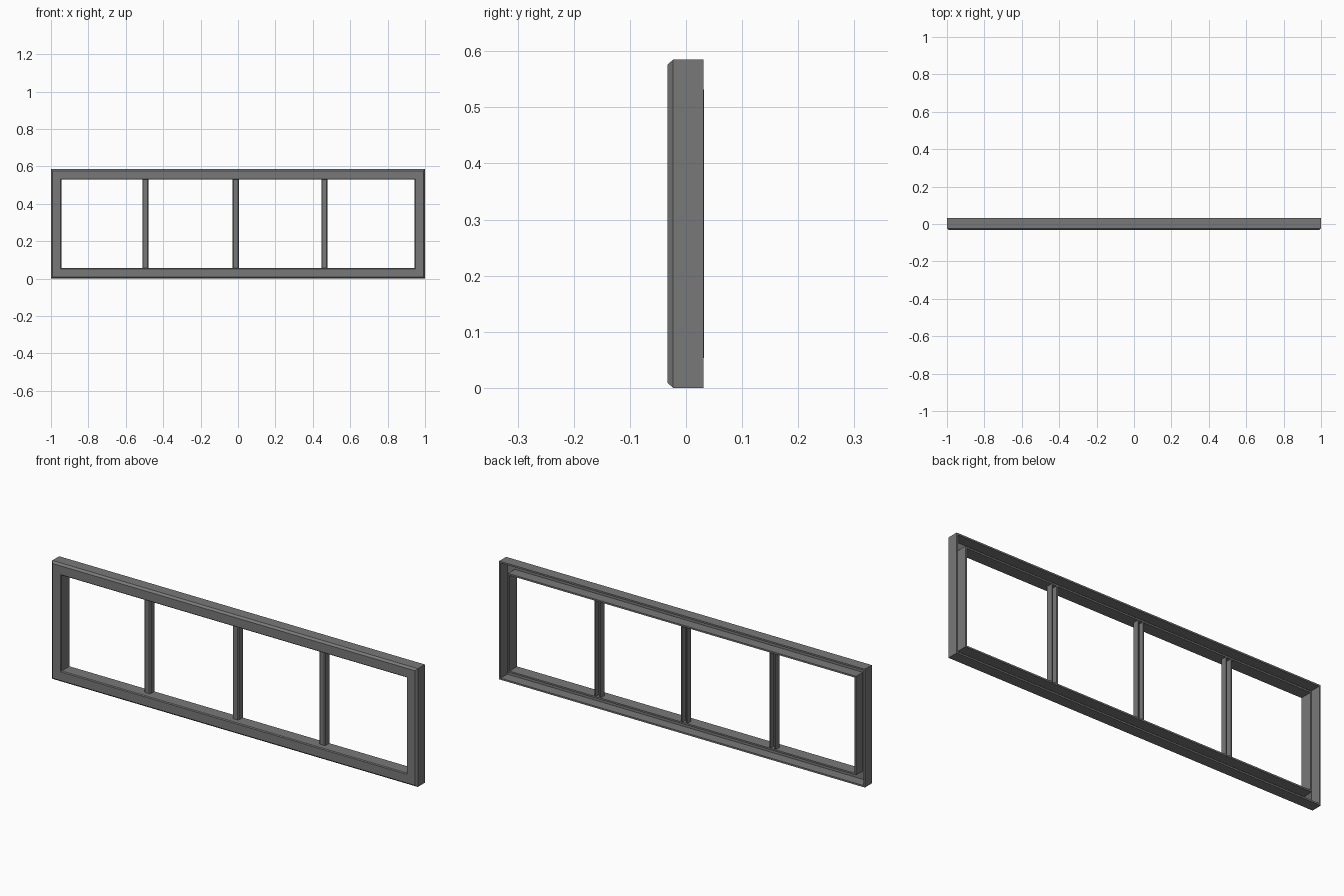
import bpy
import bmesh

cube = bpy.data.objects.get("Cube")
if cube:
    bpy.data.objects.remove(cube)

WIDTH, HEIGHT = 2.0, 0.585
BACK, FRONT = 0.031, -0.033

metal = bpy.data.materials.new("grey metal")
metal.use_nodes = True
grey = (0.19, 0.19, 0.19, 1)
metal.diffuse_color = grey
metal.node_tree.nodes["Principled BSDF"].inputs["Base Color"].default_value = grey


def channel(width, front, back, wall, outer_cut, inner_cut):
    """Chamfered channel section, open at the back, as (across, y) points."""
    return [
        (0, back), (0, front + outer_cut), (outer_cut * 0.9, front),
        (width - inner_cut, front), (width, front + inner_cut), (width, back),
        (width - wall, back), (width - wall, front + wall + inner_cut),
        (wall, front + wall + inner_cut), (wall, back),
    ]


def finish(name, bm):
    bmesh.ops.recalc_face_normals(bm, faces=bm.faces)
    mesh = bpy.data.meshes.new(name)
    bm.to_mesh(mesh)
    bm.free()
    mesh.materials.append(metal)
    obj = bpy.data.objects.new(name, mesh)
    bpy.context.collection.objects.link(obj)
    return obj


def skin(bm, loops, closed):
    """Join neighbouring section loops with quads."""
    count = len(loops[0])
    for k in range(len(loops) if closed else len(loops) - 1):
        a, b = loops[k], loops[(k + 1) % len(loops)]
        for i in range(count):
            j = (i + 1) % count
            bm.faces.new((a[i], a[j], b[j], b[i]))


# Outer frame: one channel section mitred around four corners
bm = bmesh.new()
section = channel(0.056, FRONT, BACK, 0.008, 0.010, 0.004)
corners = []
for sx, sz in ((-1, -1), (1, -1), (1, 1), (-1, 1)):
    corners.append([
        bm.verts.new((sx * (WIDTH / 2 - d), y, HEIGHT / 2 + sz * (HEIGHT / 2 - d)))
        for d, y in section
    ])
skin(bm, corners, True)
finish("outer_frame", bm)

# Upright dividers: small channels whose ends pass through the rails
DIVIDER = 0.033
section = channel(DIVIDER, -0.003, 0.032, 0.006, 0.005, 0.005)
for name, x in (("right_divider", -0.495), ("middle_divider", -0.012),
                ("left_divider", 0.462)):
    bm = bmesh.new()
    ends = [[bm.verts.new((x + d - DIVIDER / 2, y, z)) for d, y in section]
            for z in (0.053, HEIGHT - 0.053)]
    skin(bm, ends, False)
    for end in ends:
        bm.faces.new(end)
    finish(name, bm)
